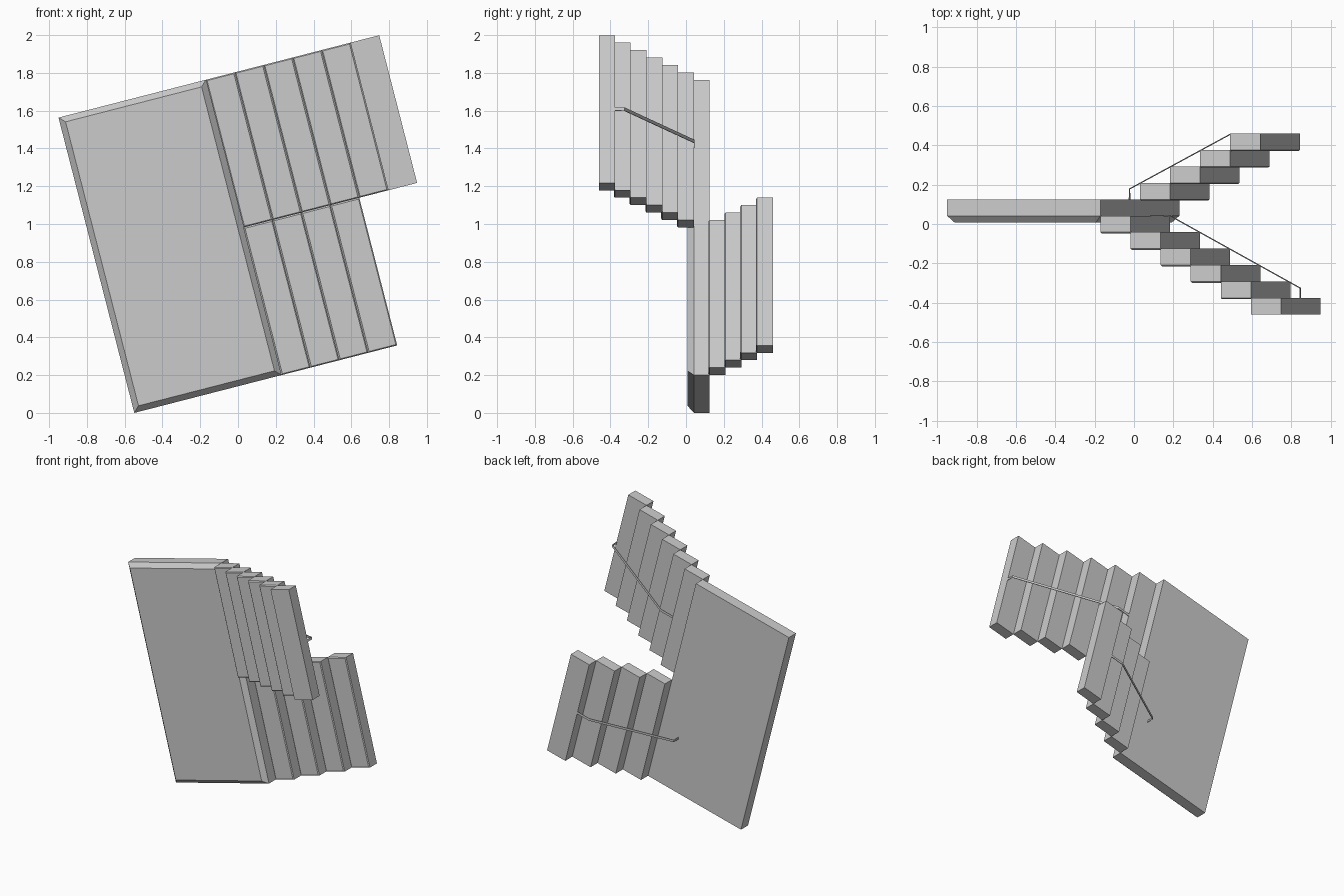
import bpy, bmesh, math
from mathutils import Matrix, Vector

if "Cube" in bpy.data.objects:
    bpy.data.objects.remove(bpy.data.objects["Cube"])

TILT = math.atan2(0.2487, 0.9686)
PLACE = Matrix.Translation((-0.549, 0, 0)) @ Matrix.Rotation(-TILT, 4, 'Y')
H, W = 1.614, 0.805          # sheet height and width
STEP, T = 0.158, 0.92 / 11   # strip width and layer thickness


def finish(name, bm):
    bmesh.ops.recalc_face_normals(bm, faces=bm.faces)
    me = bpy.data.meshes.new(name)
    bm.to_mesh(me)
    bm.free()
    ob = bpy.data.objects.new(name, me)
    ob.matrix_world = PLACE
    bpy.context.collection.objects.link(ob)
    return ob


def loft(bm, rings):
    rings = [[bm.verts.new(p) for p in r] for r in rings]
    bm.faces.new(rings[0])
    bm.faces.new(rings[-1])
    n = len(rings[0])
    for a, b in zip(rings, rings[1:]):
        for i in range(n):
            j = (i + 1) % n
            bm.faces.new((a[i], a[j], b[j], b[i]))


def slab(name, u0, u1, v0, v1, front, back, inset=0, lip=0):
    """Box with an optional bevelled lip on its front face."""
    def ring(y, d):
        return [(u0 + d, y, v0 + d), (u1 - d, y, v0 + d),
                (u1 - d, y, v1 - d), (u0 + d, y, v1 - d)]
    rings = [ring(back, 0), ring(front, 0)]
    if lip:
        rings.append(ring(front - lip, inset))
    bm = bmesh.new()
    loft(bm, rings)
    return finish(name, bm)


def ribbon(name, path, v, width=0.018, thick=0.004):
    """Thin flat bar following a path of (u, y) points."""
    pts = [Vector(p) for p in path]
    rings = []
    for i, p in enumerate(pts):
        d = pts[min(i + 1, len(pts) - 1)] - pts[max(i - 1, 0)]
        n = Vector((-d.y, d.x)).normalized() * thick / 2
        a, b = p + n, p - n
        lo, hi = v - width / 2, v + width / 2
        rings.append([(a.x, a.y, lo), (b.x, b.y, lo), (b.x, b.y, hi), (a.x, a.y, hi)])
    bm = bmesh.new()
    loft(bm, rings)
    return finish(name, bm)


# Main sheet with wide front bevel
y0 = T / 2
slab("main_panel", 0, W, 0, H, y0, y0 + T, 0.031, 0.034)

# Upper strips step towards the front
for i in range(6):
    u = W + i * STEP
    back = y0 - i * T
    lip = 0.006 if i < 5 else 0
    slab(f"upper_strip_{i + 1}", u, u + STEP, H / 2, H, back - T, back, 0.006, lip)

# Lower strips step towards the back
for i in range(4):
    u = W + i * STEP
    front = y0 + (i + 1) * T
    slab(f"lower_strip_{i + 1}", u, u + STEP, 0, H / 2, front, front + T, 0.006, 0.006)

# Thin bars behind each stack, held off the steps
end = W + 6 * STEP
ribbon("upper_bar", [(end - 0.002, y0 - 5 * T), (end - 0.002, y0 - 5 * T + 0.05),
                     (end - 5 * STEP + 0.1, y0 + 0.002), (end - 5 * STEP, y0 + 0.002)], H * 0.75)
start = W - STEP
yb = y0 + T
ribbon("lower_bar", [(start, yb), (start, yb + 0.053),
                     (start + 4 * STEP - 0.1, yb + 4 * T - 0.002),
                     (start + 4 * STEP, yb + 4 * T - 0.002)], H * 0.25)
